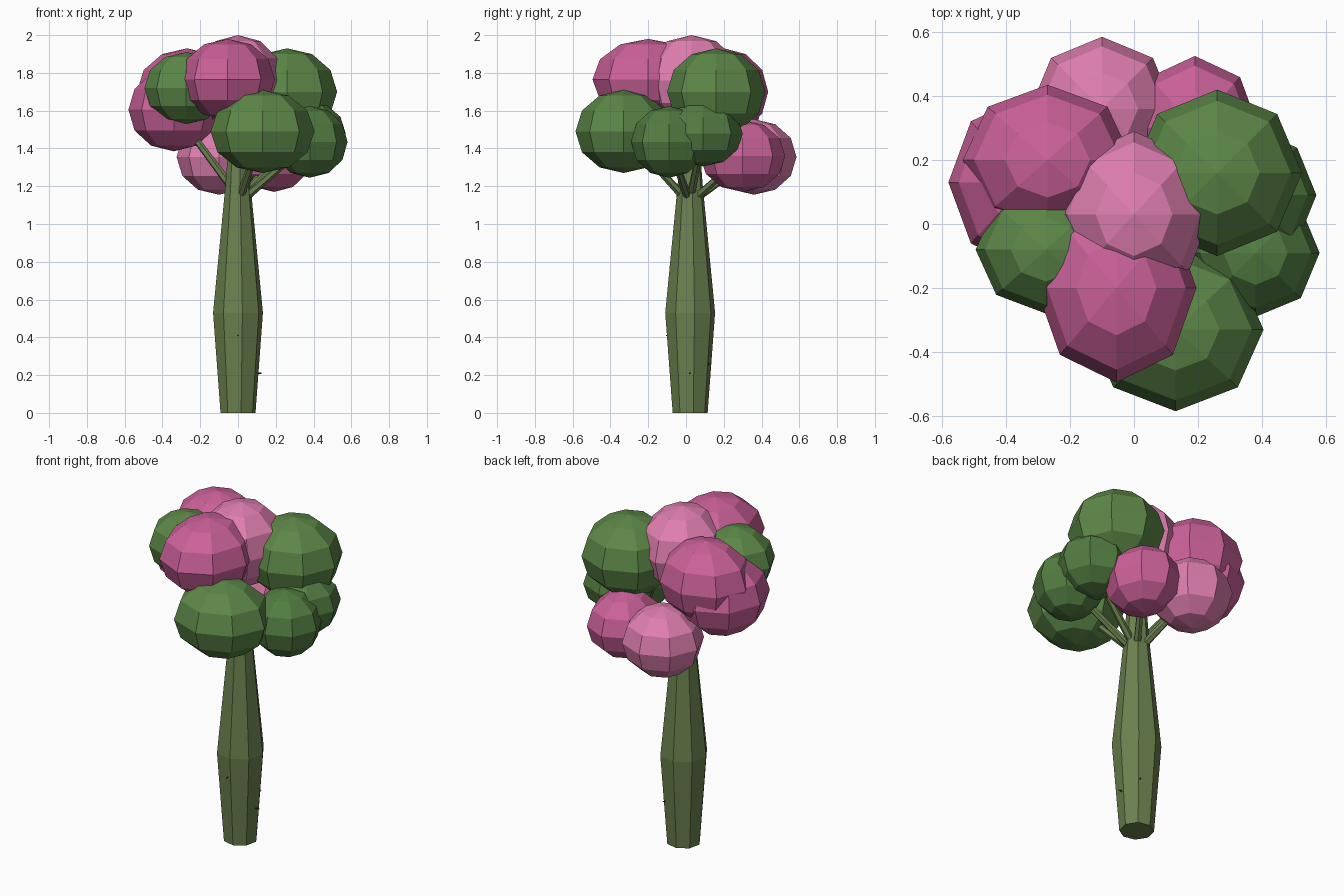
import bpy, bmesh, math
from mathutils import Vector, Matrix

if "Cube" in bpy.data.objects:
    bpy.data.objects.remove(bpy.data.objects["Cube"])


def material(name, rgb):
    m = bpy.data.materials.new(name)
    m.diffuse_color = (*rgb, 1)
    m.use_nodes = True
    m.node_tree.nodes["Principled BSDF"].inputs["Base Color"].default_value = m.diffuse_color
    return m


PINK = material("pink", (0.60, 0.12, 0.32))
PALE = material("pale_pink", (0.74, 0.21, 0.43))
GREEN = material("leaf_green", (0.107, 0.243, 0.064))
DEEP = material("deep_green", (0.085, 0.205, 0.053))
BARK = material("bark", (0.145, 0.22, 0.077))
THORN = material("thorn", (0.02, 0.03, 0.012))


def finish(name, bm, mat):
    bmesh.ops.recalc_face_normals(bm, faces=bm.faces)
    me = bpy.data.meshes.new(name)
    bm.to_mesh(me)
    bm.free()
    me.materials.append(mat)
    ob = bpy.data.objects.new(name, me)
    bpy.context.collection.objects.link(ob)
    return ob


def blob(name, centre, radii, mat):
    bm = bmesh.new()
    bmesh.ops.create_uvsphere(
        bm, u_segments=8, v_segments=6, radius=1,
        matrix=Matrix.LocRotScale(Vector(centre), None, Vector(radii)))
    return finish(name, bm, mat)


def rod(name, a, b, r1, r2, mat, sides=6):
    a, b = Vector(a), Vector(b)
    d = b - a
    bm = bmesh.new()
    bmesh.ops.create_cone(
        bm, cap_ends=True, segments=sides, radius1=r1, radius2=r2, depth=d.length,
        matrix=Matrix.Translation((a + b) / 2) @ d.to_track_quat('Z', 'Y').to_matrix().to_4x4())
    return finish(name, bm, mat)


# Trunk: octagonal profile, widest a quarter of the way up
bm = bmesh.new()
rings = []
for z, r in ((0, 0.094), (0.53, 0.134), (1.2, 0.068), (1.5, 0.045)):
    rings.append([bm.verts.new((r * math.cos(t), 0.022 + r * math.sin(t), z))
                  for t in (math.radians(10 + 45 * i) for i in range(8))])
for lo, hi in zip(rings, rings[1:]):
    for i in range(8):
        j = (i + 1) % 8
        bm.faces.new((lo[i], lo[j], hi[j], hi[i]))
bm.faces.new(rings[0][::-1])
bm.faces.new(rings[-1])
finish("trunk", bm, BARK)

# Foliage clumps: centre, radii, colour
clumps = [
    ((0.00, 0.03, 1.76), (0.24, 0.26, 0.24), PALE),
    ((-0.055, -0.20, 1.765), (0.25, 0.295, 0.215), PINK),
    ((0.26, 0.16, 1.70), (0.265, 0.26, 0.23), GREEN),
    ((-0.275, -0.08, 1.72), (0.22, 0.20, 0.19), GREEN),
    ((-0.27, 0.20, 1.70), (0.265, 0.235, 0.23), PINK),
    ((-0.34, 0.13, 1.605), (0.24, 0.27, 0.22), PINK),
    ((0.19, 0.30, 1.36), (0.20, 0.225, 0.19), PINK),
    ((-0.10, 0.36, 1.355), (0.225, 0.225, 0.20), PALE),
    ((0.13, -0.33, 1.49), (0.275, 0.255, 0.22), GREEN),
    ((0.38, -0.09, 1.435), (0.20, 0.20, 0.19), DEEP),
    ((0.365, 0.09, 1.48), (0.205, 0.21, 0.175), DEEP),
]
for n, (c, r, m) in enumerate(clumps, 1):
    blob(f"foliage_{n}", c, r, m)

# Branches from the upper trunk out to some of the clumps
for n, (k, low) in enumerate(((5, 1.2), (6, 1.14), (7, 1.14), (8, 1.15), (9, 1.14), (10, 1.16)), 1):
    c = clumps[k][0]
    out = Vector((c[0], c[1] - 0.02, 0)).normalized() * 0.04
    rod(f"branch_{n}", (out.x, 0.02 + out.y, low), c, 0.022, 0.016, BARK)

# Tiny thorns on the trunk
for n, (deg, z) in enumerate(((0, 0.21), (-35, 0.45), (-90, 0.41), (60, 0.26)), 1):
    t = math.radians(deg)
    d = Vector((math.cos(t), math.sin(t), 0))
    base = Vector((0, 0.02, z))
    rod(f"thorn_{n}", base + d * 0.09, base + d * 0.127, 0.007, 0.002, THORN, 4)
